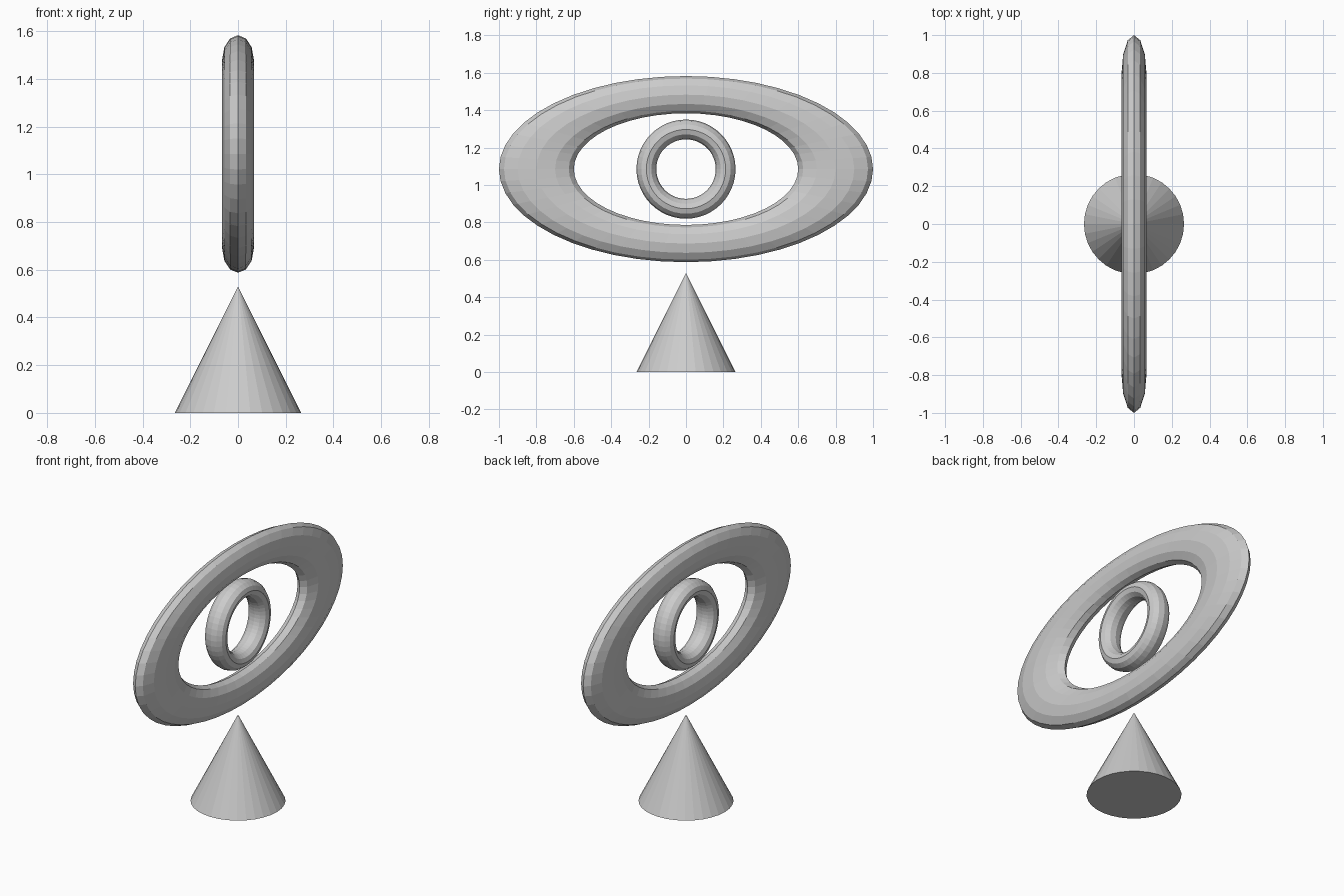
import bpy
from math import pi

if "Cube" in bpy.data.objects:
    bpy.data.objects.remove(bpy.data.objects["Cube"])

CENTRE_Z = 1.085


def ring(name, width, height, depth):
    # Torus facing along x, stretched to half-extents depth (x), width (y), height (z)
    bpy.ops.mesh.primitive_torus_add(major_segments=48, minor_segments=12,
                                     major_radius=1.0, minor_radius=0.25,
                                     location=(0, 0, CENTRE_Z), rotation=(0, pi / 2, 0))
    obj = bpy.context.object
    obj.name = name
    obj.scale = (height / 1.25, width / 1.25, depth / 0.25)
    bpy.ops.object.transform_apply(location=False, rotation=True, scale=True)
    return obj


# Wide oval ring with a small round ring inside it
ring("outer_oval_ring", 1.0, 0.4975, 0.066)
ring("inner_round_ring", 0.265, 0.265, 0.066)

# Pointed base
bpy.ops.mesh.primitive_cone_add(vertices=32, radius1=0.265, radius2=0, depth=0.53,
                                location=(0, 0, 0.265))
bpy.context.object.name = "base_cone"
